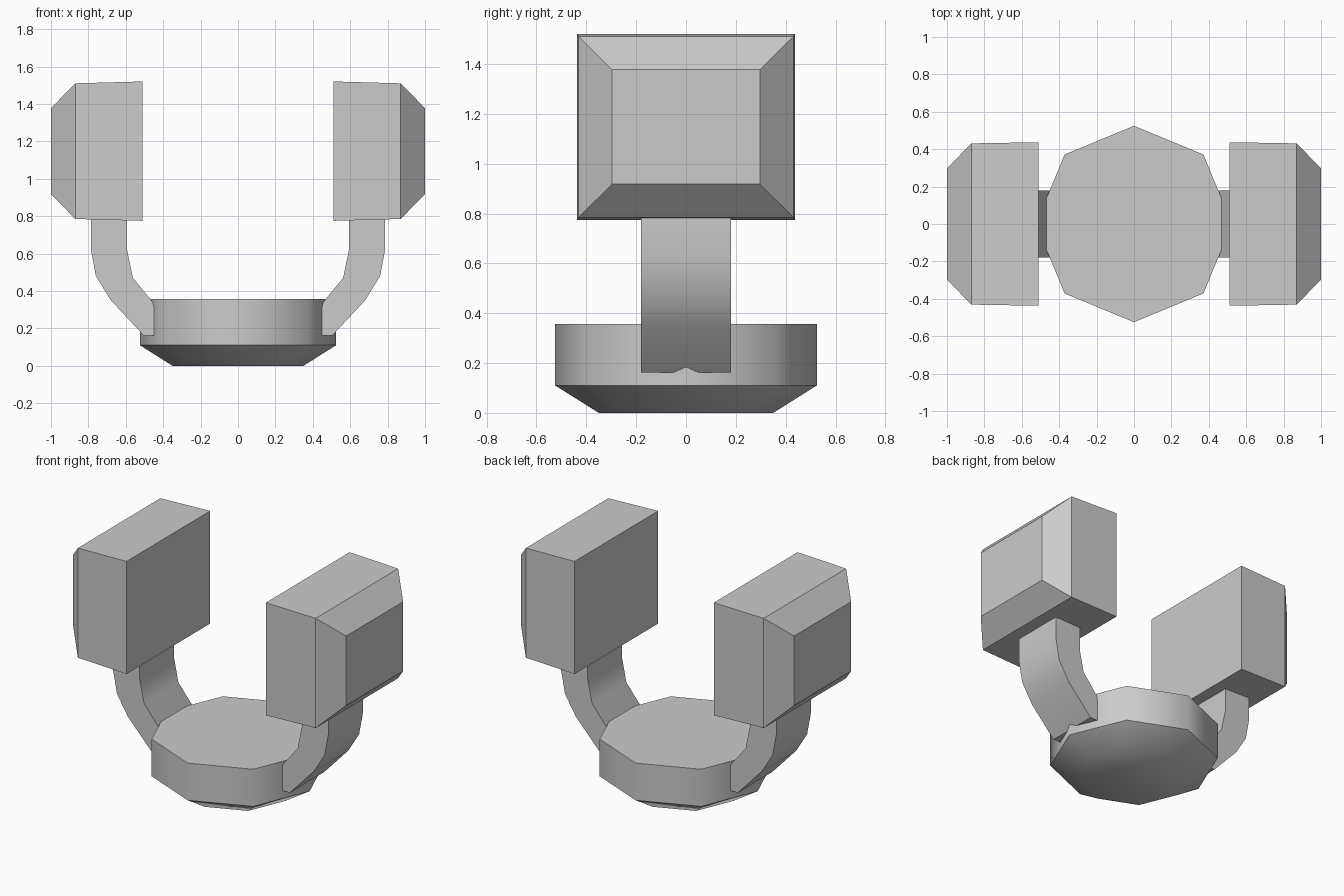
import bpy
import math

if "Cube" in bpy.data.objects:
    bpy.data.objects.remove(bpy.data.objects["Cube"])


def make_object(name, verts, faces, smooth=None, mirror=False):
    mesh = bpy.data.meshes.new(name)
    mesh.from_pydata(verts, [], faces)
    mesh.update()
    obj = bpy.data.objects.new(name, mesh)
    bpy.context.collection.objects.link(obj)
    bpy.ops.object.select_all(action='DESELECT')
    obj.select_set(True)
    bpy.context.view_layer.objects.active = obj
    bpy.ops.object.mode_set(mode='EDIT')
    bpy.ops.mesh.select_all(action='SELECT')
    bpy.ops.mesh.normals_make_consistent(inside=False)
    bpy.ops.object.mode_set(mode='OBJECT')
    if mirror:
        obj.modifiers.new("Mirror", 'MIRROR').use_axis[0] = True
        bpy.ops.object.modifier_apply(modifier="Mirror")
    if smooth:
        bpy.ops.object.shade_smooth_by_angle(angle=math.radians(smooth))
    return obj


def loft(name, rings, **options):
    """Skin equal-length rings of points and cap both ends."""
    n = len(rings[0])
    verts = [p for ring in rings for p in ring]
    faces = [(r * n + i, r * n + (i + 1) % n, (r + 1) * n + (i + 1) % n, (r + 1) * n + i)
             for r in range(len(rings) - 1) for i in range(n)]
    faces.append(tuple(reversed(range(n))))
    faces.append(tuple(range(len(verts) - n, len(verts))))
    return make_object(name, verts, faces, **options)


# Eight-sided base with a tapered underside
def octagon(radius, z):
    return [(radius * math.cos(i * math.pi / 4), radius * math.sin(i * math.pi / 4), z)
            for i in range(8)]


loft("base", [octagon(0.35, 0), octagon(0.525, 0.11), octagon(0.525, 0.356)], smooth=50)

# Curved arms: pairs of outer and inner profile points, swept across the width
outer = [(0.505, 0.163), (0.68, 0.35), (0.76, 0.48), (0.787, 0.625), (0.787, 0.79)]
inner = [(0.42, 0.163), (0.455, 0.34), (0.562, 0.47), (0.593, 0.62), (0.593, 0.79)]
half_width = 0.18
arm_rings = [[(o[0], -half_width, o[1]), (o[0], half_width, o[1]),
              (i[0], half_width, i[1]), (i[0], -half_width, i[1])]
             for o, i in zip(outer, inner)]
loft("side_arms", arm_rings, smooth=40, mirror=True)


# Blocks on the arms, chamfered on the outer end
def rectangle(x, half_y, z0, z1):
    return [(x, -half_y, z0), (x, half_y, z0), (x, half_y, z1), (x, -half_y, z1)]


loft("side_blocks", [rectangle(0.51, 0.437, 0.775, 1.52),
                     rectangle(0.87, 0.431, 0.785, 1.51),
                     rectangle(1.0, 0.297, 0.918, 1.377)], mirror=True)
